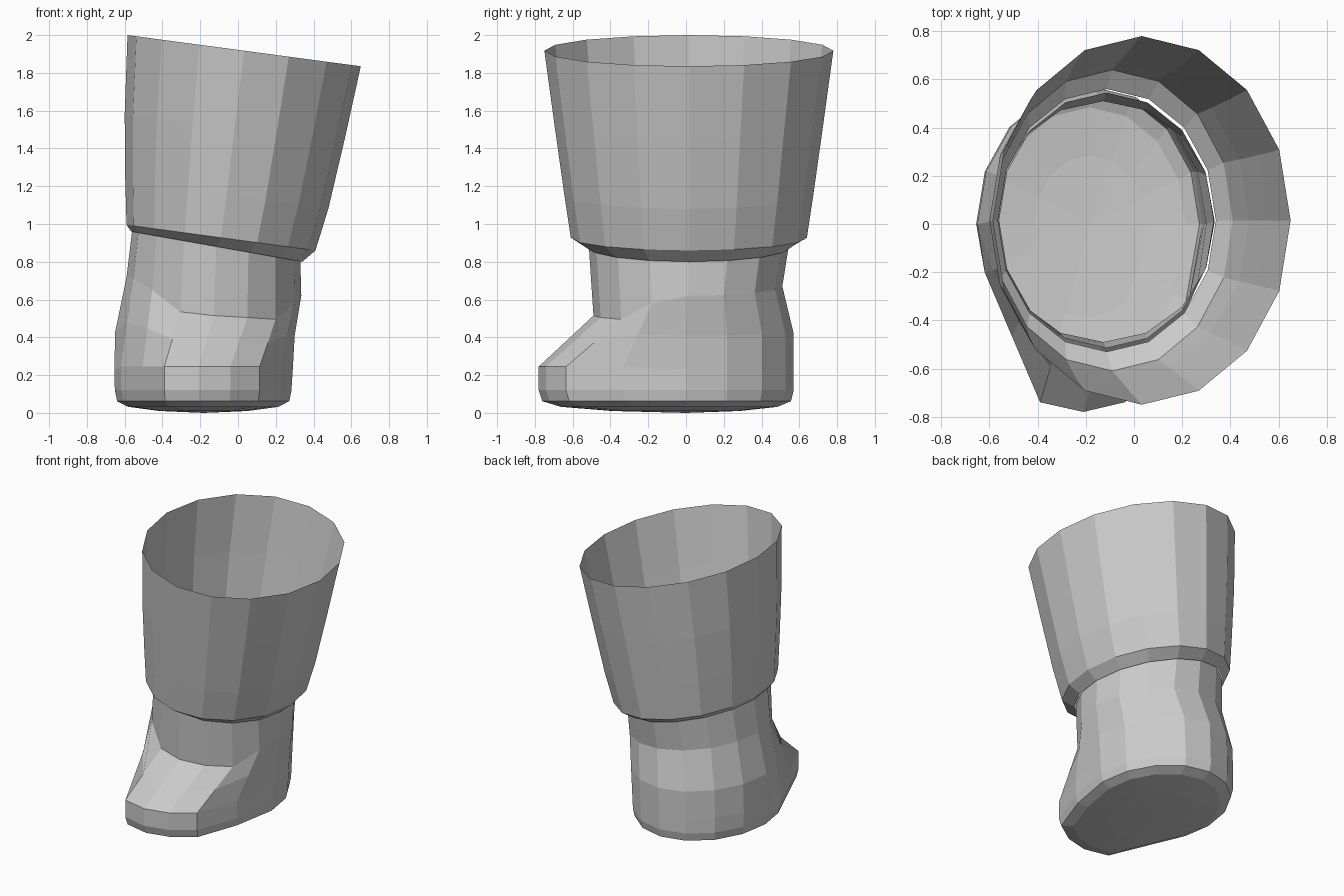
import bpy, bmesh, math
from mathutils import Vector

SIDES = 16

cube = bpy.data.objects.get("Cube")
if cube:
    bpy.data.objects.remove(cube)

grey = bpy.data.materials.new("plain grey")
grey.use_nodes = True
COLOUR = (0.6, 0.6, 0.6, 1)
grey.diffuse_color = COLOUR
grey.node_tree.nodes["Principled BSDF"].inputs["Base Color"].default_value = COLOUR


def ring(x0, x1, y0, y1, z0, z1):
    """Oval between the given limits, tilted from z0 at x0 to z1 at x1."""
    points = []
    for k in range(SIDES):
        a = math.tau * k / SIDES
        t = (1 + math.cos(a)) / 2
        s = (1 + math.sin(a)) / 2
        points.append(Vector((x0 + (x1 - x0) * t, y0 + (y1 - y0) * s, z0 + (z1 - z0) * t)))
    return points


def loft(name, rings, tip=None):
    """Skin the rings from top to bottom, closing with a fan if a tip is given."""
    bm = bmesh.new()
    loops = [[bm.verts.new(p) for p in r] for r in rings]
    for upper, lower in zip(loops, loops[1:]):
        for k in range(SIDES):
            n = (k + 1) % SIDES
            bm.faces.new((upper[k], lower[k], lower[n], upper[n]))
    if tip:
        end = bm.verts.new(tip)
        for k in range(SIDES):
            bm.faces.new((loops[-1][k], end, loops[-1][(k + 1) % SIDES]))
    mesh = bpy.data.meshes.new(name)
    bm.to_mesh(mesh)
    bm.free()
    mesh.materials.append(grey)
    obj = bpy.data.objects.new(name, mesh)
    bpy.context.collection.objects.link(obj)
    return obj


# Flared trouser leg with a turned-in hem
loft("trouser_leg", [
    ring(-0.585, 0.65, -0.75, 0.78, 2.0, 1.835),
    ring(-0.6, 0.565, -0.695, 0.725, 1.58, 1.45),
    ring(-0.597, 0.478, -0.645, 0.675, 1.24, 1.08),
    ring(-0.59, 0.41, -0.61, 0.64, 0.995, 0.86),
    ring(-0.565, 0.34, -0.53, 0.56, 0.96, 0.80),
])

# Boot: ankle rings, with the front lowered to the crease above the instep
top = ring(-0.56, 0.33, -0.515, 0.545, 0.97, 0.81)
ankle = ring(-0.59, 0.335, -0.49, 0.51, 0.72, 0.62)
for k, z in {9: 0.71, 10: 0.65, 11: 0.535, 12: 0.515, 13: 0.505, 14: 0.495, 15: 0.58}.items():
    ankle[k].z = z

# Foot rings, with the front pulled out into an angled toe
TOE = {9: (-0.62, -0.2), 10: (-0.505, -0.47), 11: (-0.39, -0.74), 12: (-0.21, -0.78),
       13: (-0.04, -0.74), 14: (0.115, -0.635), 15: (0.225, -0.33)}
instep = ring(-0.65, 0.30, -0.57, 0.57, 0.43, 0.41)
toe_top = ring(-0.655, 0.29, -0.57, 0.57, 0.23, 0.23)
toe_base = ring(-0.652, 0.283, -0.57, 0.57, 0.12, 0.12)
for k, (x, y) in TOE.items():
    toe_top[k] = Vector((x, y, 0.245))
    toe_base[k] = Vector((x, y, 0.12))
    instep[k] = ankle[k].lerp(toe_top[k], 0.5)

# Rounded sole
middle = Vector((-0.18, 0, 0))


def sole(scale, z):
    return [middle + Vector(((p.x - middle.x) * scale, p.y * scale, z)) for p in toe_base]


loft("boot", [top, ankle, instep, toe_top, toe_base,
              sole(0.975, 0.062), sole(0.85, 0.032), sole(0.5, 0.01)], middle)
